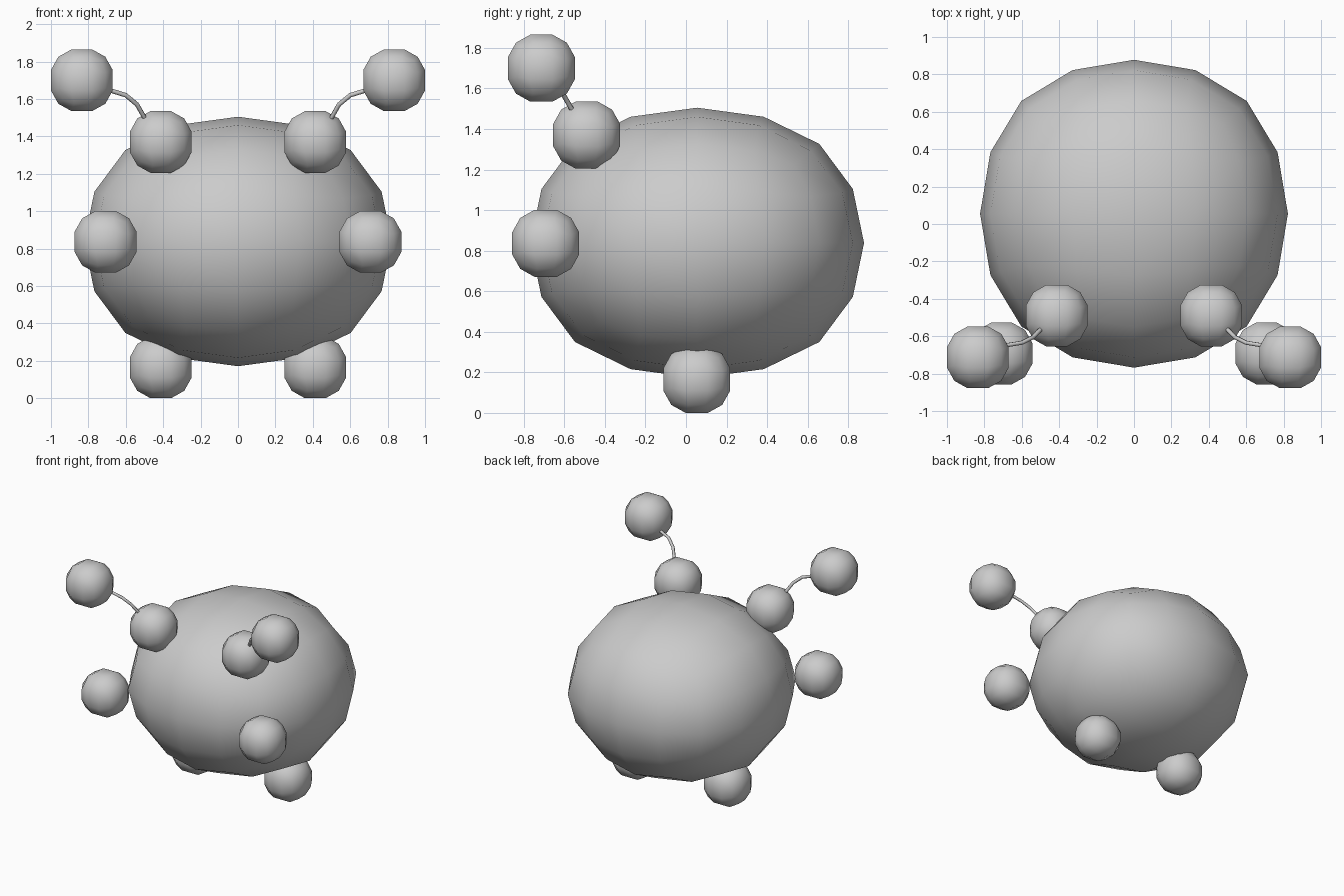
import bpy
import bmesh
from mathutils import Vector

if "Cube" in bpy.data.objects:
    bpy.data.objects.remove(bpy.data.objects["Cube"], do_unlink=True)

grey = bpy.data.materials.new("plain grey")
GREY = (0.6, 0.6, 0.6, 1.0)
grey.diffuse_color = GREY
grey.use_nodes = True
grey.node_tree.nodes["Principled BSDF"].inputs["Base Color"].default_value = GREY


def add_mesh(name, bm, location):
    """Turn a bmesh into a smooth-shaded grey object."""
    mesh = bpy.data.meshes.new(name)
    bmesh.ops.recalc_face_normals(bm, faces=bm.faces)
    bm.to_mesh(mesh)
    bm.free()
    mesh.shade_smooth()
    mesh.materials.append(grey)
    obj = bpy.data.objects.new(name, mesh)
    obj.location = location
    bpy.context.collection.objects.link(obj)
    return obj


def add_ball(name, location, radius=0.165):
    """Rounded cube with a 3 x 3 grid on each side."""
    bm = bmesh.new()
    bmesh.ops.create_cube(bm, size=2)
    bmesh.ops.subdivide_edges(bm, edges=bm.edges[:], cuts=2, use_grid_fill=True)
    for v in bm.verts:
        v.co.normalize()
    reach = max(v.co.z for v in bm.verts)
    for v in bm.verts:
        v.co *= radius / reach
    return add_mesh(name, bm, location)


def add_stalk(name, points, radius=0.012):
    """Thin bent tube through the given points."""
    curve = bpy.data.curves.new(name, 'CURVE')
    curve.dimensions = '3D'
    curve.bevel_depth = radius
    curve.bevel_resolution = 1
    curve.use_fill_caps = True
    spline = curve.splines.new('POLY')
    spline.points.add(len(points) - 1)
    for p, co in zip(spline.points, points):
        p.co = (*co, 1)
    spline.use_smooth = True
    curve.materials.append(grey)
    obj = bpy.data.objects.new(name, curve)
    bpy.context.collection.objects.link(obj)


# Body: a cube smoothed twice; 0.8785 is how far its sides reach afterwards
bm = bmesh.new()
bmesh.ops.create_cube(bm, size=2)
bmesh.ops.scale(bm, verts=bm.verts, vec=Vector((0.823, 0.823, 0.667)) / 0.8785)
body = add_mesh("body", bm, (0, 0.055, 0.838))
subsurf = body.modifiers.new("rounding", 'SUBSURF')
subsurf.levels = subsurf.render_levels = 2
subsurf.use_limit_surface = False

# Paired balls and stalks
BALLS = {
    "foot": (0.413, 0.053, 0.165),
    "hand": (0.708, -0.692, 0.836),
    "eye": (0.413, -0.49, 1.37),
    "antenna_tip": (0.835, -0.713, 1.70),
}
STALK = [(0.46, -0.52, 1.41), (0.50, -0.565, 1.50), (0.54, -0.605, 1.57),
         (0.60, -0.635, 1.62), (0.68, -0.648, 1.645), (0.77, -0.675, 1.67)]

for side, s in (("left", 1), ("right", -1)):
    for part, (x, y, z) in BALLS.items():
        add_ball(f"{side}_{part}", (s * x, y, z))
    add_stalk(f"{side}_antenna_stalk", [(s * x, y, z) for x, y, z in STALK])
